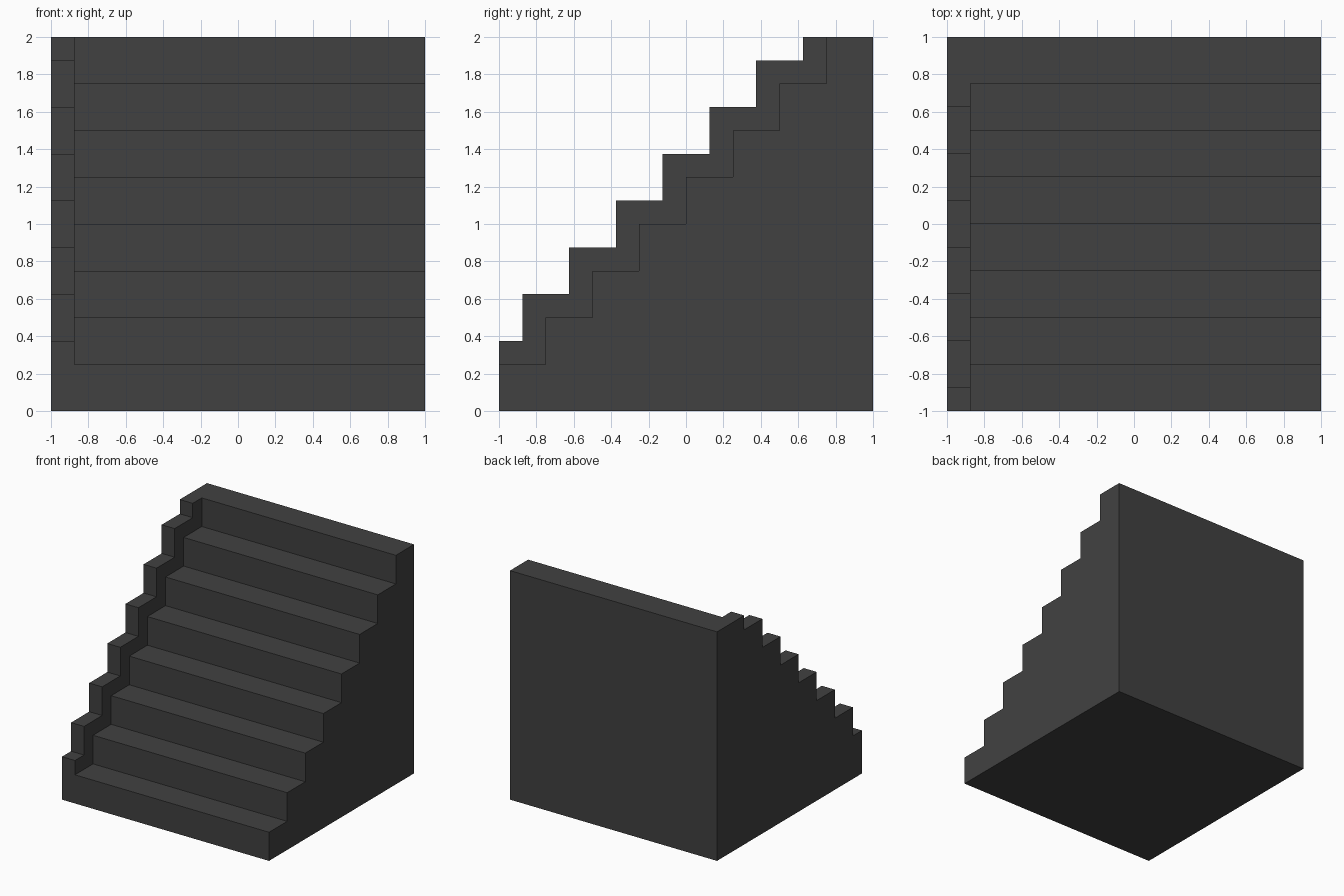
import bpy
import bmesh

if "Cube" in bpy.data.objects:
    bpy.data.objects.remove(bpy.data.objects["Cube"])

STEP = 0.25
COUNT = 8
X_LEFT, X_CURB, X_RIGHT = -1.0, -0.875, 1.0

# Stepped lines as (y, z), running from the front edge up to the top landing
tread_line = []
for i in range(COUNT):
    z = STEP * (i + 1)
    tread_line += [(-1 + STEP * i, z), (-1 + STEP * (i + 1), z)]

curb_line = [(-1, STEP), (-1, 0.375)]
for i in range(COUNT - 1):
    y, z = -0.875 + STEP * i, 0.375 + STEP * i
    curb_line += [(y, z), (y, min(z + STEP, 2.0))]
curb_line += [(0.625, 2.0)] if curb_line[-1][0] < 0.625 else []
curb_line += [(0.75, 2.0), (1, 2.0)]

bm = bmesh.new()


def face(points):
    bm.faces.new([bm.verts.new(p) for p in points])


def sweep(line, x0, x1):
    """Skin a closed profile between two x positions, leaving the ends open."""
    loop = [(-1, 0)] + line + [(1, 0)]
    for (ya, za), (yb, zb) in zip(loop, loop[1:] + loop[:1]):
        face([(x0, ya, za), (x1, ya, za), (x1, yb, zb), (x0, yb, zb)])
    return loop


# Treads and risers with the right-hand side
loop = sweep(tread_line, X_CURB, X_RIGHT)
face([(X_RIGHT, y, z) for y, z in loop])

# Raised stepped curb with the left-hand side
loop = sweep(curb_line, X_LEFT, X_CURB)
face([(X_LEFT, y, z) for y, z in loop])

# Inner wall of the curb, between the two stepped lines
inner = curb_line[:-1] + tread_line[1:-2][::-1]
face([(X_CURB, y, z) for y, z in inner])

# Weld into one closed solid
bmesh.ops.remove_doubles(bm, verts=bm.verts[:], dist=0.0001)
bmesh.ops.recalc_face_normals(bm, faces=bm.faces[:])

mesh = bpy.data.meshes.new("staircase")
bm.to_mesh(mesh)
bm.free()

stone = bpy.data.materials.new("dark grey")
stone.diffuse_color = (0.053, 0.053, 0.053, 1)
stone.use_nodes = True
stone.node_tree.nodes["Principled BSDF"].inputs["Base Color"].default_value = stone.diffuse_color
mesh.materials.append(stone)

staircase = bpy.data.objects.new("staircase", mesh)
bpy.context.collection.objects.link(staircase)
